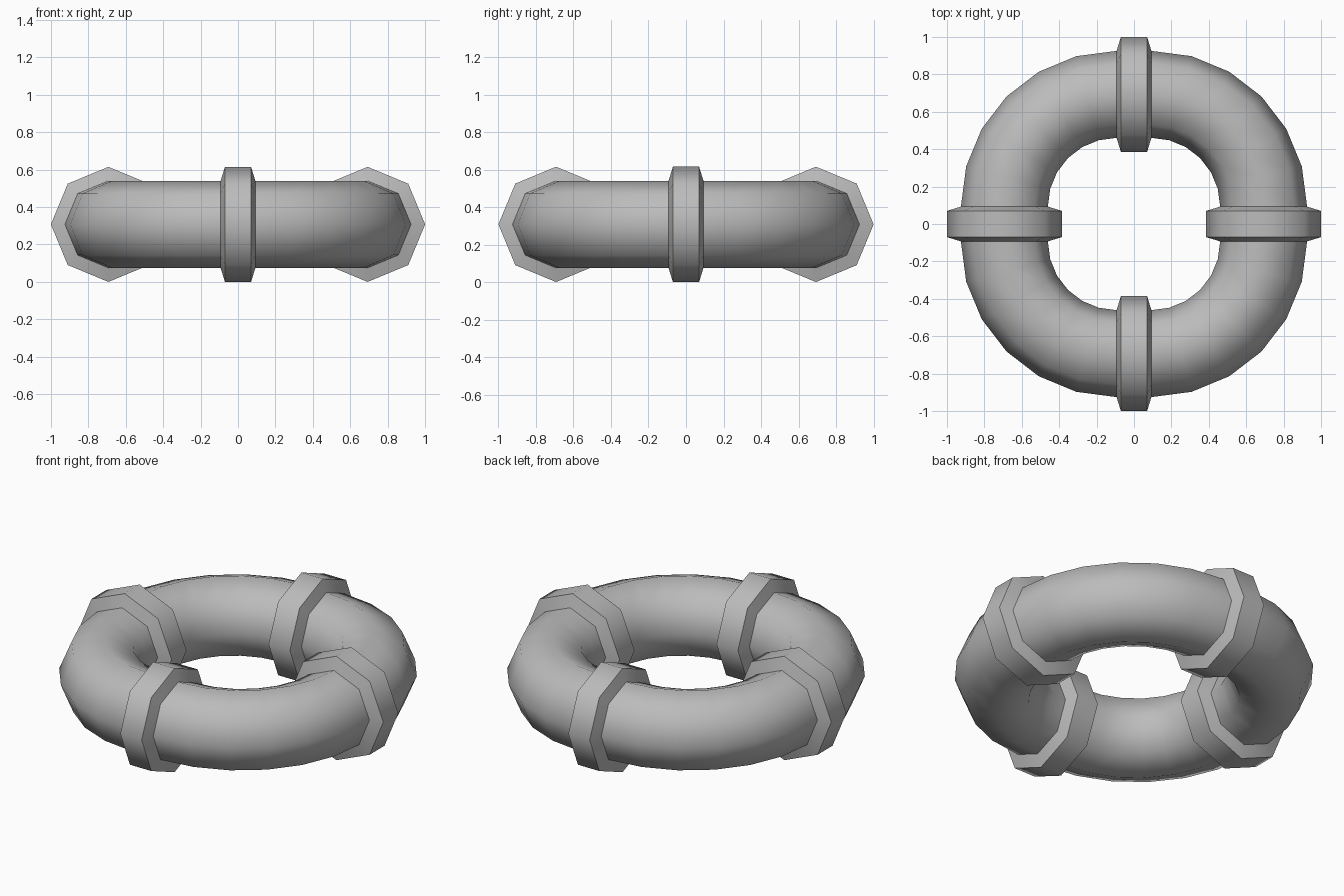
import bpy, bmesh
from math import sin, cos, pi, radians

cube = bpy.data.objects.get("Cube")
if cube:
    bpy.data.objects.remove(cube)

SIDES = 8          # pipe cross-section
STEPS = 6          # segments per elbow
HALF = 0.093       # half width of a collar
BEND = 0.6         # elbow bend radius
PIPE_R = 0.2325
COLLAR_R = 0.3075
CENTRE = HALF + BEND

grey = bpy.data.materials.new("grey metal")
grey.use_nodes = True
colour = (0.5, 0.5, 0.5, 1)
grey.diffuse_color = colour
grey.node_tree.nodes["Principled BSDF"].inputs["Base Color"].default_value = colour


def loft(name, rings, turn):
    """Skin a list of point rings and turn the result about z."""
    bm = bmesh.new()
    loops = [[bm.verts.new(p) for p in ring] for ring in rings]
    for a, b in zip(loops, loops[1:]):
        for i in range(SIDES):
            j = (i + 1) % SIDES
            bm.faces.new((a[i], a[j], b[j], b[i]))
    bmesh.ops.recalc_face_normals(bm, faces=bm.faces)
    mesh = bpy.data.meshes.new(name)
    bm.to_mesh(mesh)
    bm.free()
    mesh.materials.append(grey)
    obj = bpy.data.objects.new(name, mesh)
    bpy.context.collection.objects.link(obj)
    obj.rotation_euler.z = turn
    bpy.ops.object.select_all(action='DESELECT')
    obj.select_set(True)
    bpy.context.view_layer.objects.active = obj
    bpy.ops.object.shade_smooth_by_angle(angle=radians(55))


def octagon(radius):
    """Offsets outward and upward around the pipe."""
    return [(radius * cos(2 * pi * i / SIDES), radius * sin(2 * pi * i / SIDES))
            for i in range(SIDES)]


# Quarter-turn pipe elbow, bending about a point set in by the collar width
elbow = []
for s in range(STEPS + 1):
    a = s / STEPS * pi / 2
    elbow.append([(HALF + (BEND + u) * cos(a), HALF + (BEND + u) * sin(a), COLLAR_R + v)
                  for u, v in octagon(PIPE_R)])

# Collar with steep chamfers down to the pipe
profile = [(-HALF, PIPE_R), (-0.07, COLLAR_R), (0.07, COLLAR_R), (HALF, PIPE_R)]
collar = [[(CENTRE + u, y, COLLAR_R + v) for u, v in octagon(r)] for y, r in profile]

for k, side in enumerate(("left", "back", "right", "front")):
    loft(side + "_elbow", elbow, k * pi / 2)
    loft(side + "_collar", collar, k * pi / 2)
